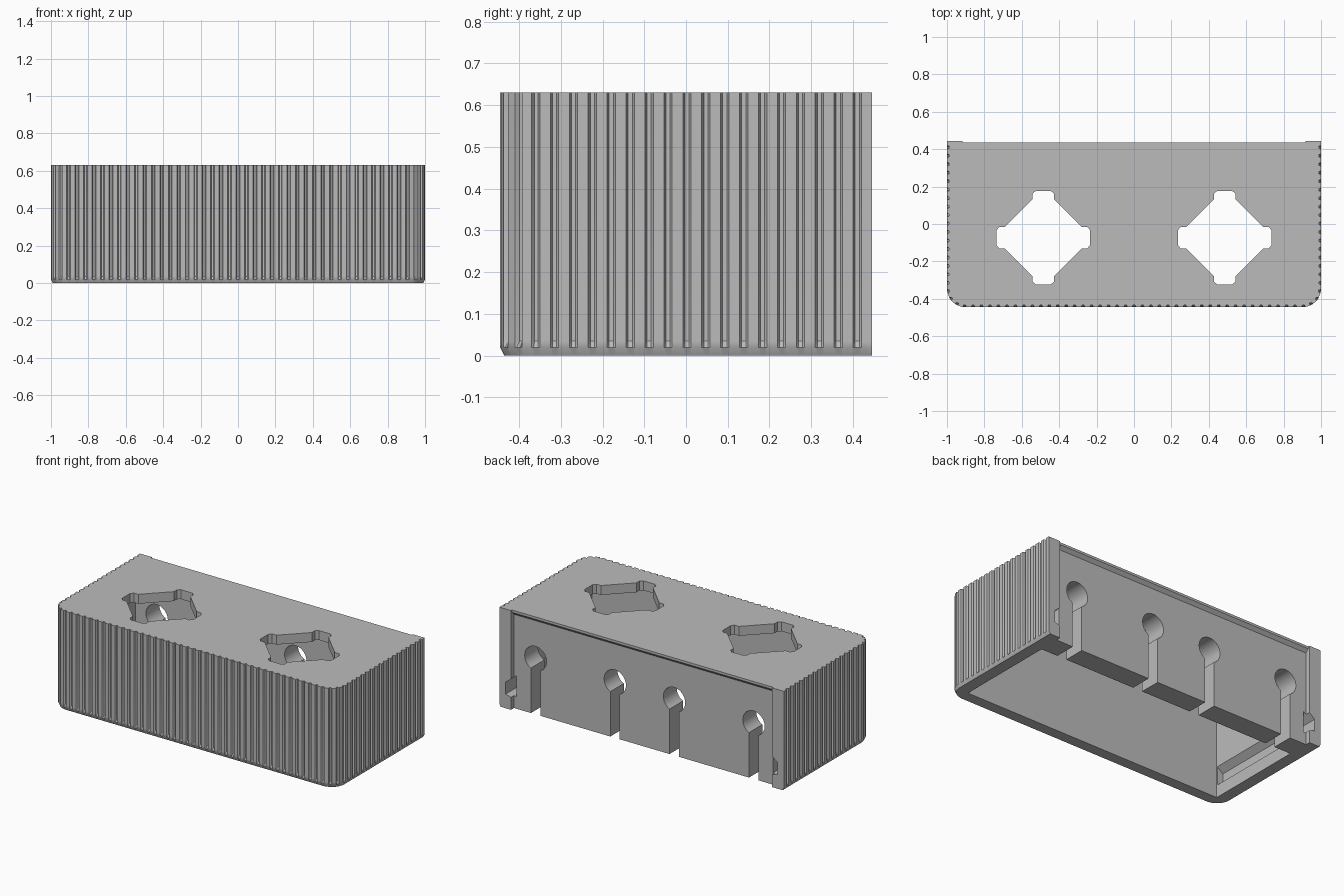
import bpy, bmesh, math
from mathutils import Vector

old = bpy.data.objects.get("Cube")
if old:
    bpy.data.objects.remove(old, do_unlink=True)

W, D, H = 1.0, 0.445, 0.63       # half width, half depth, height
R = 0.1                          # front corner radius
GROOVE = 0.012                   # flute depth

gray = bpy.data.materials.new("warm_gray_plastic")
gray.use_nodes = True
gray.diffuse_color = (0.5, 0.5, 0.5, 1)
gray.node_tree.nodes["Principled BSDF"].inputs["Base Color"].default_value = (0.5, 0.5, 0.5, 1)


def make_object(name, bm):
    bmesh.ops.recalc_face_normals(bm, faces=bm.faces)
    mesh = bpy.data.meshes.new(name)
    bm.to_mesh(mesh)
    bm.free()
    mesh.materials.append(gray)
    obj = bpy.data.objects.new(name, mesh)
    bpy.context.collection.objects.link(obj)
    return obj


def loft(name, rings):
    """Closed solid through rings that share a point count."""
    bm = bmesh.new()
    loops = [[bm.verts.new(p) for p in ring] for ring in rings]
    n = len(loops[0])
    for a, b in zip(loops, loops[1:]):
        for i in range(n):
            j = (i + 1) % n
            bm.faces.new((a[i], a[j], b[j], b[i]))
    bm.faces.new(loops[0][::-1])
    bm.faces.new(loops[-1])
    return make_object(name, bm)


def prism(name, profile, axis, start, end):
    """Extrude a flat profile along the x, y or z axis."""
    place = {"x": lambda p, t: (t, p[0], p[1]),
             "y": lambda p, t: (p[0], t, p[1]),
             "z": lambda p, t: (p[0], p[1], t)}[axis]
    return loft(name, [[place(p, t) for p in profile] for t in (start, end)])


# Path around right side, front and left side
SIDE, ARC, FRONT = 2 * D - R, R * math.pi / 2, 2 * (W - R)
TOTAL = 2 * SIDE + 2 * ARC + FRONT


def wall_point(s):
    """Position and outward normal at distance s along the wall."""
    if s > TOTAL / 2:
        p, n = wall_point(TOTAL - s)
        return Vector((-p.x, p.y)), Vector((-n.x, n.y))
    if s <= SIDE:
        return Vector((W, D - s)), Vector((1, 0))
    if s <= SIDE + ARC:
        a = (s - SIDE) / R
        n = Vector((math.cos(a), -math.sin(a)))
        return Vector((W - R, R - D)) + n * R, n
    return Vector((W - R - (s - SIDE - ARC), -D)), Vector((0, -1))


# Fluted body
COUNT, MARGIN = 80, 0.035
pitch = (TOTAL - 2 * MARGIN) / COUNT
samples = [(0, 0)]
for k in range(COUNT + 1):
    centre = MARGIN + k * pitch
    samples += [(centre - 0.01, 0), (centre - 0.005, 1),
                (centre + 0.005, 1), (centre + 0.01, 0)]
samples.append((TOTAL, 0))


def ring(z, inset, depth):
    points = []
    for s, groove in samples:
        p, n = wall_point(s)
        p = p - n * (inset + depth * groove)
        points.append((p.x, p.y, z))
    return points


body = loft("fluted_housing", [ring(0, 0.01, 0), ring(0.02, 0, 0),
                               ring(0.035, 0, GROOVE), ring(H, 0, GROOVE)])

cutters = []

# Open underside
cutters.append(prism("cavity_cutter", [(-0.915, -0.365), (0.915, -0.365),
                                       (0.915, 0.28), (-0.915, 0.28)], "z", -0.1, 0.57))

# Recessed back panel under a thin overhang
cutters.append(prism("back_recess_cutter",
                     [(0.415, -0.1), (0.415, 0.595), (0.435, 0.615),
                      (0.435, 0.7), (0.6, 0.7), (0.6, -0.1)], "x", -0.917, 0.917))

# Diamond openings with lobed corners
lobe = [(0.205, -0.058), (0.235, -0.058), (0.25, -0.04),
        (0.25, 0.04), (0.235, 0.058), (0.205, 0.058)]
diamond = []
for quarter in range(4):
    c, s = ((1, 0), (0, 1), (-1, 0), (0, -1))[quarter]
    diamond += [(x * c - y * s, x * s + y * c) for x, y in lobe]
for side in (-1, 1):
    outline = [(x + side * 0.485, y - 0.073) for x, y in diamond]
    cutters.append(prism("diamond_cutter", outline, "z", 0.5, 0.7))

# Keyhole slots in the back panel
HEAD, HALF_SLOT, HEAD_Z = 0.077, 0.033, 0.355
open_angle = math.asin(HALF_SLOT / HEAD)
for cx in (-0.766, -0.208, 0.208, 0.766):
    keyhole = [(cx - HALF_SLOT, -0.1), (cx + HALF_SLOT, -0.1)]
    for i in range(25):
        a = -math.pi / 2 + open_angle + i / 24 * 2 * (math.pi - open_angle)
        keyhole.append((cx + HEAD * math.cos(a), HEAD_Z + HEAD * math.sin(a)))
    cutters.append(prism("keyhole_cutter", keyhole, "y", 0.2, 0.5))

# Rail grooves along the inner side walls, open at the back
for side in (-1, 1):
    rail = [(side * x, z) for x, z in ((0.9, 0.075), (0.955, 0.09),
                                       (0.955, 0.165), (0.9, 0.21))]
    cutters.append(prism("rail_cutter", rail, "y", -0.36, 0.6))

# Cut everything out of the body
bpy.ops.object.select_all(action="DESELECT")
bpy.context.view_layer.objects.active = body
body.select_set(True)
for cutter in cutters:
    cutter.hide_render = True
    mod = body.modifiers.new("cut", "BOOLEAN")
    mod.operation, mod.solver, mod.object = "DIFFERENCE", "EXACT", cutter
    bpy.ops.object.modifier_apply(modifier=mod.name)
    bpy.data.objects.remove(cutter, do_unlink=True)

bpy.ops.object.shade_smooth_by_angle(angle=math.radians(30))
